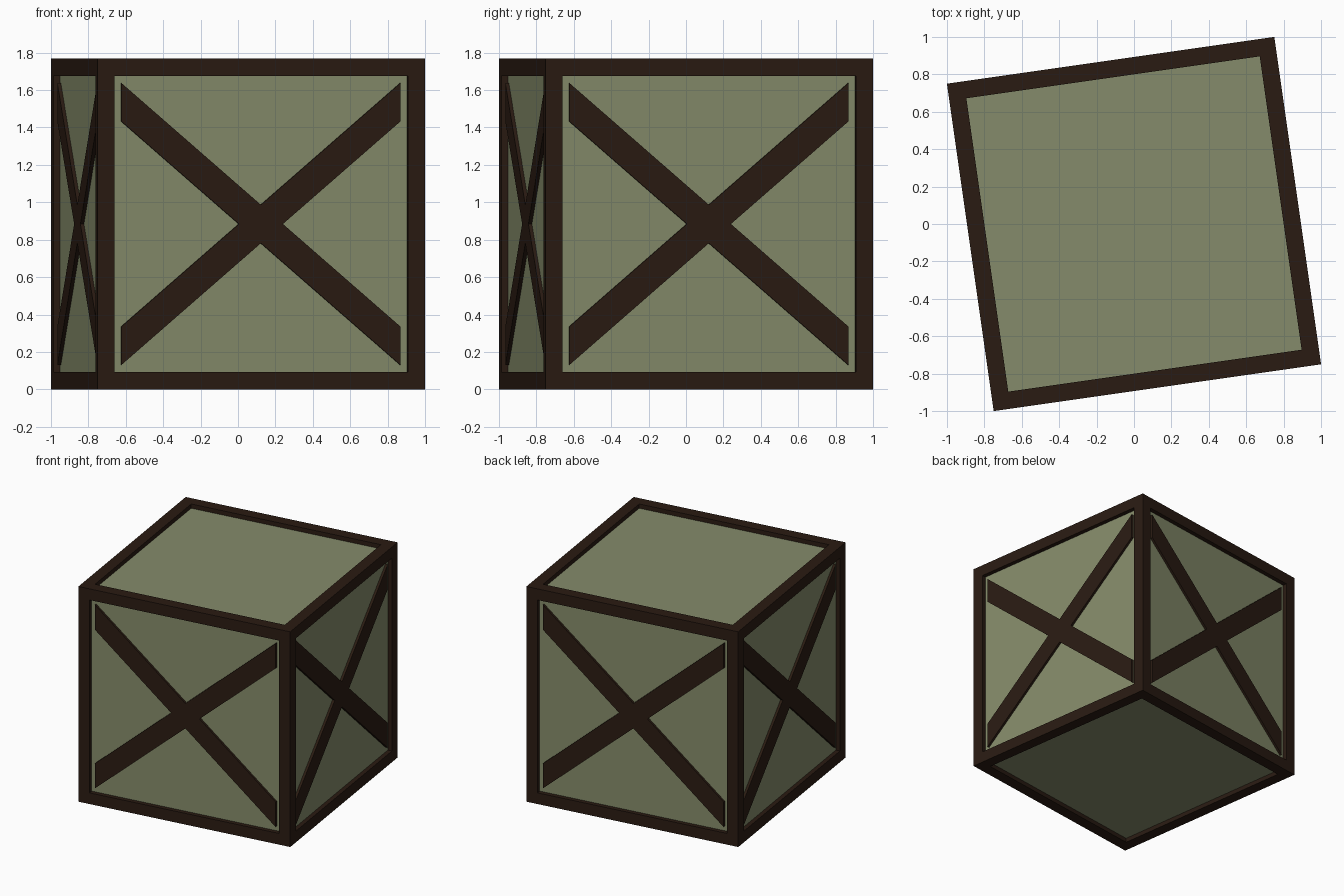
import bpy, bmesh, math
from mathutils import Matrix, Vector

if "Cube" in bpy.data.objects:
    bpy.data.objects.remove(bpy.data.objects["Cube"])

SIDE = 1.768      # cube edge
BEAM = 0.13       # frame width
RECESS = 0.035    # panel depth below frame
BRACE_IN = 0.016  # brace depth below frame
HALF = SIDE / 2
PLACE = Matrix.Translation((0, 0, HALF)) @ Matrix.Rotation(math.atan2(0.25, 1.75), 4, 'Z')


def material(name, rgb):
    m = bpy.data.materials.new(name)
    m.diffuse_color = (*rgb, 1)
    m.use_nodes = True
    m.node_tree.nodes["Principled BSDF"].inputs["Base Color"].default_value = m.diffuse_color
    return m


def finish(bm, name, mat, matrix=PLACE):
    bmesh.ops.recalc_face_normals(bm, faces=bm.faces)
    me = bpy.data.meshes.new(name)
    bm.to_mesh(me)
    bm.free()
    me.materials.append(mat)
    ob = bpy.data.objects.new(name, me)
    ob.matrix_world = matrix
    bpy.context.collection.objects.link(ob)
    return ob


wood = material("dark_wood", (0.023, 0.011, 0.006))
olive = material("olive_panel", (0.235, 0.26, 0.145))

# Frame: inset every cube face, sink it, then open it
bm = bmesh.new()
bmesh.ops.create_cube(bm, size=SIDE)
faces = bm.faces[:]
bmesh.ops.inset_individual(bm, faces=faces, thickness=BEAM)
bmesh.ops.inset_individual(bm, faces=faces, thickness=0, depth=-RECESS)
bmesh.ops.delete(bm, geom=faces, context='FACES')
finish(bm, "crate_frame", wood)

# Panels: inner box filling the six openings
bm = bmesh.new()
bmesh.ops.create_cube(bm, size=SIDE - 2 * RECESS)
finish(bm, "crate_panels", olive)

# Cross braces: one X outline per upright side
a = HALF - BEAM
h = 0.205
c = a - 2 * a * (a - h) / (2 * a - h)
outline = [(a, a), (0, h / 2), (-a, a), (-a, a - h), (-c, 0), (-a, h - a),
           (-a, -a), (0, -h / 2), (a, -a), (a, h - a), (c, 0), (a, a - h)]
for i, side in enumerate(("front", "right", "back", "left")):
    bm = bmesh.new()
    face = bm.faces.new([bm.verts.new((x, BRACE_IN - HALF, z)) for x, z in outline])
    ext = bmesh.ops.extrude_face_region(bm, geom=[face], use_keep_orig=True)
    moved = [v for v in ext["geom"] if isinstance(v, bmesh.types.BMVert)]
    bmesh.ops.translate(bm, verts=moved, vec=Vector((0, RECESS - BRACE_IN + 0.01, 0)))
    finish(bm, side + "_cross_brace", wood,
           PLACE @ Matrix.Rotation(i * math.pi / 2, 4, 'Z'))
